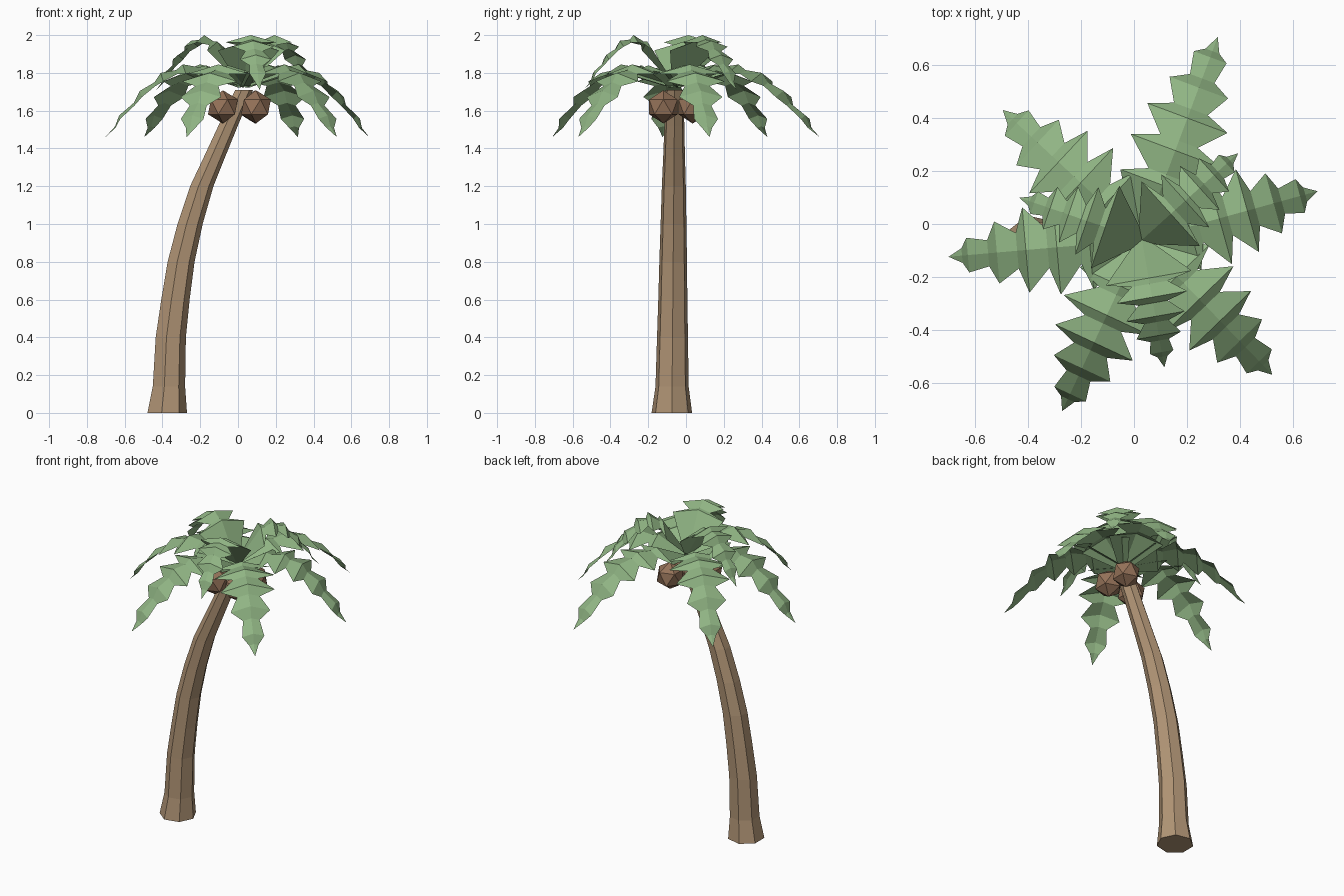
import bpy, bmesh
from math import sin, cos, pi, radians
from mathutils import Vector

if "Cube" in bpy.data.objects:
    bpy.data.objects.remove(bpy.data.objects["Cube"])


def material(name, color):
    m = bpy.data.materials.new(name)
    m.diffuse_color = (*color, 1)
    m.use_nodes = True
    m.node_tree.nodes["Principled BSDF"].inputs["Base Color"].default_value = m.diffuse_color
    return m


BARK = material("bark", (0.44, 0.30, 0.18))
LEAF = material("leaf", (0.28, 0.46, 0.23))
SHELL = material("shell", (0.30, 0.17, 0.10))
CROWN = Vector((0.03, -0.06, 0))


def add_object(name, bm, mat):
    mesh = bpy.data.meshes.new(name)
    bm.to_mesh(mesh)
    bm.free()
    mesh.materials.append(mat)
    ob = bpy.data.objects.new(name, mesh)
    bpy.context.collection.objects.link(ob)


# Curved seven-sided trunk: centre x, z, radius
def make_trunk():
    path = [(-0.38, 0, 0.11), (-0.37, 0.14, 0.09), (-0.36, 0.4, 0.084),
            (-0.335, 0.6, 0.079), (-0.305, 0.8, 0.075), (-0.257, 1.0, 0.07),
            (-0.195, 1.2, 0.065), (-0.125, 1.36, 0.059),
            (-0.055, 1.52, 0.054), (0.03, 1.71, 0.05)]
    bm = bmesh.new()
    rings = []
    for x, z, r in path:
        y = -0.075 + 0.015 * z / 1.71
        rings.append([bm.verts.new((x + r * cos(2 * pi * i / 7),
                                    y + r * sin(2 * pi * i / 7), z))
                      for i in range(7)])
    for a, b in zip(rings, rings[1:]):
        for i in range(7):
            j = (i + 1) % 7
            bm.faces.new((a[i], a[j], b[j], b[i]))
    bm.faces.new(rings[0][::-1])
    bm.faces.new(rings[-1])
    add_object("trunk", bm, BARK)


# Folded frond: wide leaflet rows, each stepping back in to a narrow notch
def make_frond(name, angle, length, profile):
    rows = [profile[0]]
    for a, b in zip(profile[1:], profile[2:]):
        rows.append(a)
        rows.append((a[0] + 0.3 * (b[0] - a[0]),
                     a[1] + 0.4 * (b[1] - a[1]) - 0.012, a[2] * 0.42))
    out = Vector((cos(radians(angle)), sin(radians(angle)), 0))
    side = Vector((-out.y, out.x, 0))
    bm = bmesh.new()
    rings = []
    for t, z, w in rows:
        p = CROWN + out * (t * length) + Vector((0, 0, z))
        rings.append([bm.verts.new(p + side * (s * w) - Vector((0, 0, abs(s) * w * 0.28)))
                      for s in (-1, 0, 1)])
    for a, b in zip(rings, rings[1:]):
        for i in (0, 1):
            bm.faces.new((a[i], b[i], b[i + 1], a[i + 1]))
    # pointed end
    t, z, w = profile[-1]
    tip = bm.verts.new(CROWN + out * (t * length) + Vector((0, 0, z)))
    for i in (0, 1):
        bm.faces.new((rings[-1][i], tip, rings[-1][i + 1]))
    add_object(name, bm, LEAF)


make_trunk()

# Lower ring of long fronds: fraction of length, height, half width
LOWER = [(0, 1.73, 0.03), (0.27, 1.84, 0.17), (0.44, 1.845, 0.18), (0.6, 1.80, 0.162),
         (0.75, 1.705, 0.118), (0.9, 1.575, 0.066), (1.0, 1.46, 0)]
for n, (angle, length) in enumerate([(15.5, 0.69), (69.5, 0.82), (137, 0.72),
                                     (185, 0.735), (245, 0.715), (314, 0.71)]):
    make_frond(f"lower_frond_{n + 1}", angle, length, LOWER)

# Upper ring of short, high-arched fronds
UPPER = [(0, 1.74, 0.02), (0.3, 1.965, 0.165), (0.45, 2.0, 0.135), (0.6, 1.97, 0.112),
         (0.75, 1.895, 0.085), (0.88, 1.81, 0.045), (1.0, 1.71, 0)]
for n, angle in enumerate((42, 161, 280)):
    make_frond(f"upper_frond_{n + 1}", angle, 0.49, UPPER)

# Coconuts
for n, (x, y) in enumerate([(-0.08, -0.12), (0.095, -0.12), (0.09, 0.035)]):
    bm = bmesh.new()
    bmesh.ops.create_icosphere(bm, subdivisions=1, radius=0.088)
    bmesh.ops.translate(bm, verts=bm.verts, vec=(x, y, 1.62))
    add_object(f"coconut_{n + 1}", bm, SHELL)
